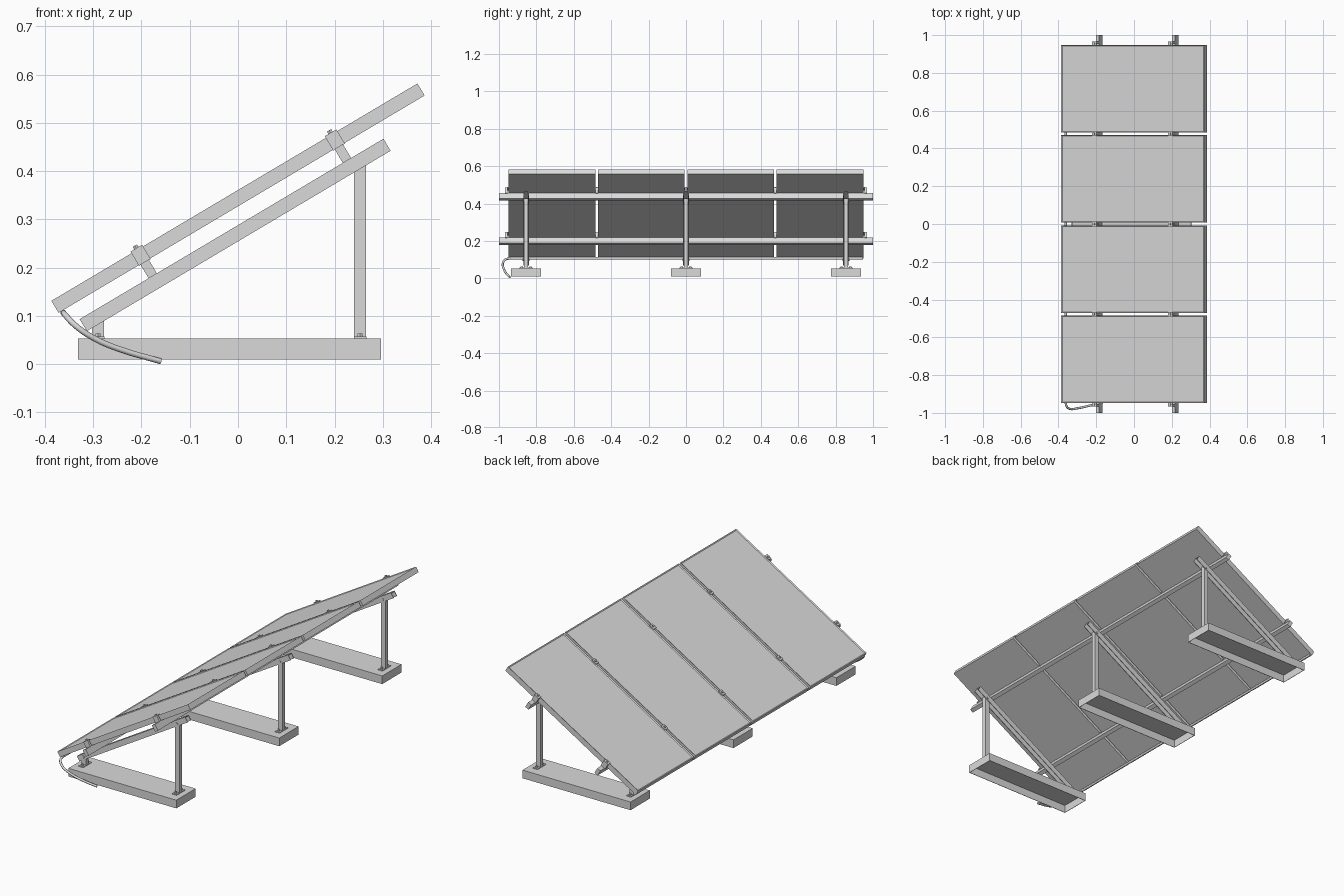
import bpy, bmesh
from math import radians, pi
from mathutils import Matrix, Vector

if "Cube" in bpy.data.objects:
    bpy.data.objects.remove(bpy.data.objects["Cube"], do_unlink=True)

grey = bpy.data.materials.new("light_grey")
grey.use_nodes = True
COLOUR = (0.7, 0.7, 0.7, 1)
grey.diffuse_color = COLOUR
grey.node_tree.nodes["Principled BSDF"].inputs["Base Color"].default_value = COLOUR

# Tilted frame: x runs up the slope, z points out of the glass
TILT = Matrix.Translation((0, 0, 0.344)) @ Matrix.Rotation(radians(-30.7), 4, 'Y')
FLAT = Matrix.Identity(4)
FRAME_Y = (-0.855, 0, 0.855)
RAIL_U = (-0.234, 0.234)
PITCH = 0.4775


def finish(name, bm, matrix):
    mesh = bpy.data.meshes.new(name)
    bm.to_mesh(mesh)
    bm.free()
    mesh.materials.append(grey)
    ob = bpy.data.objects.new(name, mesh)
    ob.matrix_world = matrix
    bpy.context.collection.objects.link(ob)
    return ob


def cube(bm, centre, size):
    m = Matrix.Translation(centre) @ Matrix.Diagonal((*size, 1))
    return bmesh.ops.create_cube(bm, size=1, matrix=m)


def box(name, centre, size, matrix=FLAT):
    bm = bmesh.new()
    cube(bm, centre, size)
    return finish(name, bm, matrix)


def cylinder(name, centre, radius, length, axis='Z', matrix=FLAT, sides=12):
    turn = {'Z': FLAT, 'Y': Matrix.Rotation(pi / 2, 4, 'X')}[axis]
    bm = bmesh.new()
    bmesh.ops.create_cone(bm, cap_ends=True, segments=sides, radius1=radius,
                          radius2=radius, depth=length,
                          matrix=Matrix.Translation(centre) @ turn)
    return finish(name, bm, matrix)


# Panels: a slab with a thin raised rim around the glass
def panel(y):
    bm = bmesh.new()
    cube(bm, (0, y, 0), (0.882, 0.464, 0.029))
    bm.normal_update()
    top = [f for f in bm.faces if f.normal.z > 0.9]
    bmesh.ops.inset_region(bm, faces=top, thickness=0.008, depth=0)
    bmesh.ops.translate(bm, verts=top[0].verts, vec=(0, 0, -0.004))
    finish("panel", bm, TILT)


for i in range(4):
    panel((i - 1.5) * PITCH)

# Rails and the clamps that hold the panels on them
for u in RAIL_U:
    box("rail", (u, 0, -0.0315), (0.02, 2, 0.034), TILT)
    for i in range(-2, 3):
        y = i * PITCH
        if abs(i) == 2:
            side = i / 2
            box("end_clamp", (u, y + side * 0.006, 0.001), (0.028, 0.012, 0.034), TILT)
            box("end_clamp_lip", (u, y, 0.0165), (0.028, 0.022, 0.004), TILT)
        else:
            box("mid_clamp", (u, y, 0.001), (0.028, 0.012, 0.034), TILT)
            box("mid_clamp_plate", (u, y, 0.0165), (0.028, 0.024, 0.004), TILT)
        cylinder("clamp_bolt", (u, y, 0.021), 0.006, 0.007, 'Z', TILT, 6)


# Ballast tray: a shell open underneath
def tray(y):
    bm = bmesh.new()
    cube(bm, (-0.018, y, 0.0315), (0.628, 0.16, 0.043))
    bm.normal_update()
    floor = [f for f in bm.faces if f.normal.z < -0.9]
    bmesh.ops.delete(bm, geom=floor, context='FACES')
    ob = finish("ballast_tray", bm, FLAT)
    shell = ob.modifiers.new("shell", 'SOLIDIFY')
    shell.thickness = 0.003


# Foot plate with a bolt on each side of the upright
def foot(x, y):
    box("foot_plate", (x, y, 0.055), (0.026, 0.07, 0.004))
    for side in (-1, 1):
        cylinder("foot_bolt", (x, y + side * 0.023, 0.060), 0.006, 0.008, sides=6)


# Three triangular supports
for y in FRAME_Y:
    tray(y)
    # Inclined channel, open underneath
    box("beam_top", (-0.044, y, -0.050), (0.732, 0.03, 0.004), TILT)
    for side in (-1, 1):
        box("beam_side", (-0.044, y + side * 0.0132, -0.0625), (0.732, 0.0036, 0.029), TILT)
    box("rear_post", (0.253, y, 0.240), (0.025, 0.022, 0.372))
    box("front_foot", (-0.290, y, 0.078), (0.025, 0.022, 0.050))
    for x, z in ((0.253, 0.418), (-0.290, 0.099)):
        foot(x, y)
        cylinder("pivot_bolt", (x, y, z), 0.0065, 0.036, 'Y')

# Conduit along the low edge of the panels
pipe = cylinder("conduit", (-0.362, 0, 0.107), 0.006, 1.89, 'Y')

# Cable hanging from the conduit to the ground
path = [(-0.362, -0.935, 0.107), (-0.357, -0.965, 0.101), (-0.338, -0.979, 0.081),
        (-0.297, -0.975, 0.053), (-0.245, -0.964, 0.031), (-0.160, -0.942, 0.006)]
curve = bpy.data.curves.new("cable", 'CURVE')
curve.dimensions = '3D'
curve.bevel_depth = 0.006
curve.bevel_resolution = 2
curve.resolution_u = 4
curve.use_fill_caps = True
spline = curve.splines.new('BEZIER')
spline.bezier_points.add(len(path) - 1)
for point, co in zip(spline.bezier_points, path):
    point.co = Vector(co)
    point.handle_left_type = point.handle_right_type = 'AUTO'
curve.materials.append(grey)
cable = bpy.data.objects.new("cable", curve)
bpy.context.collection.objects.link(cable)
